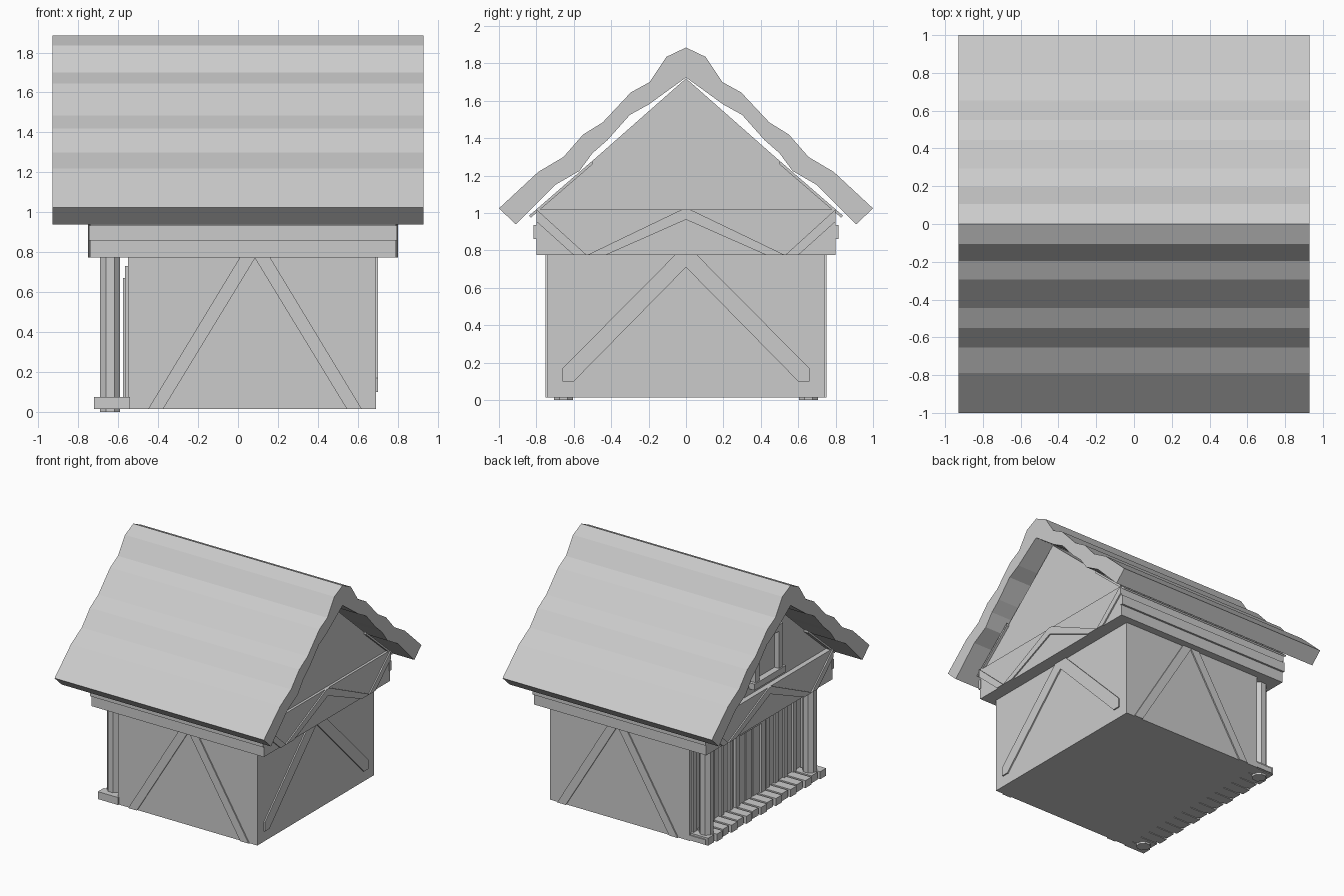
import bpy, bmesh
from math import pi

if "Cube" in bpy.data.objects:
    bpy.data.objects.remove(bpy.data.objects["Cube"])


def mesh_object(name, bm):
    bmesh.ops.recalc_face_normals(bm, faces=bm.faces)
    me = bpy.data.meshes.new(name)
    bm.to_mesh(me)
    bm.free()
    ob = bpy.data.objects.new(name, me)
    bpy.context.collection.objects.link(ob)
    return ob


def box(name, x0, x1, y0, y1, z0, z1):
    bm = bmesh.new()
    bmesh.ops.create_cube(bm, size=1)
    for v in bm.verts:
        v.co = ((x0, x1)[v.co.x > 0], (y0, y1)[v.co.y > 0], (z0, z1)[v.co.z > 0])
    return mesh_object(name, bm)


def extrude(name, pts, axis, a, b):
    """Extrude a 2D outline along x (outline in y,z) or y (outline in x,z)."""
    bm = bmesh.new()
    put = (lambda p, t: (t, p[0], p[1])) if axis == 'x' else (lambda p, t: (p[0], t, p[1]))
    face = bm.faces.new([bm.verts.new(put(p, a)) for p in pts])
    res = bmesh.ops.extrude_face_region(bm, geom=[face])
    for v in res['geom']:
        if isinstance(v, bmesh.types.BMVert):
            v.co['xy'.index(axis)] = b
    return mesh_object(name, bm)


def mirrored(half):
    """Complete a right-half outline that starts on the centre line."""
    return half + [(-y, z) for y, z in reversed(half) if y > 0]


# Walls and wider upper storey
box("lower_walls", -0.55, 0.69, -0.74, 0.74, 0.015, 0.78)
box("upper_storey", -0.74, 0.79, -0.8, 0.8, 0.775, 1.02)
extrude("gable_block", [(-0.8, 1.015), (0.8, 1.015), (0, 1.72)], 'x', -0.70, 0.77)

# Wavy roof
outer = [(0, 1.885), (0.105, 1.835), (0.195, 1.70), (0.295, 1.645), (0.445, 1.485),
         (0.55, 1.42), (0.655, 1.30), (0.79, 1.22), (1.0, 1.025), (0.91, 0.94)]
inner = [(0, 1.725), (0.2, 1.58), (0.30, 1.525), (0.42, 1.39), (0.50, 1.32),
         (0.57, 1.225), (0.70, 1.15)]
left = [(-y, z) for y, z in outer[1:]]
under = inner[::-1] + [(-y, z) for y, z in inner[1:]]
extrude("roof", outer + under + left[::-1], 'x', -0.93, 0.93)

for s in (-1, 1):
    side = "front" if s < 0 else "back"
    # Rafter boards under the eaves
    extrude(side + "_eave_board", [(s * 0.5, 1.28), (s * 0.84, 0.985), (s * 0.83, 0.975), (s * 0.5, 1.26)],
            'x', -0.74, 0.79)
    # Long trim board on the upper storey
    box(side + "_trim_board", -0.745, 0.795, s * 0.79, s * 0.815, 0.86, 0.935)
    # A-shaped timber on the long walls
    for t in (-1, 1):
        c = 0.085
        extrude(side + "_wall_brace", [(c, 0.775), (c + t * 0.075, 0.775), (c + t * 0.535, 0.015),
                                       (c + t * 0.46, 0.015), (c, 0.77)], 'y', s * 0.735, s * 0.75)

# Chevron timber on the right wall
extrude("right_wall_brace", [(0, 0.71), (0.60, 0.10), (0.66, 0.10), (0.66, 0.17), (0.06, 0.775),
                             (-0.06, 0.775), (-0.66, 0.17), (-0.66, 0.10), (-0.60, 0.10)],
        'x', 0.685, 0.70)

# Timber on both ends of the upper storey
for end, a, b in (("left", -0.735, -0.75), ("right", 0.785, 0.80)):
    extrude(end + "_end_chevron", [(0, 0.965), (0.43, 0.775), (0.53, 0.775), (0.02, 1.02),
                                   (-0.02, 1.02), (-0.53, 0.775), (-0.43, 0.775)], 'x', a, b)
    for s in (-1, 1):
        extrude(end + "_end_brace", [(s * 0.53, 0.775), (s * 0.60, 0.775), (s * 0.8, 0.955),
                                     (s * 0.8, 1.02)], 'x', a, b)

# Gable window frame on the left end
for s in (-1, 1):
    box("gable_window_side", -0.74, -0.69, s * 0.15 - 0.025, s * 0.15 + 0.025, 1.10, 1.46)
box("gable_window_sill", -0.75, -0.69, -0.2, 0.2, 1.07, 1.12)
box("gable_window_head", -0.74, -0.69, -0.175, 0.175, 1.42, 1.47)

# Porch: planks, joist and octagonal posts
n = 16
pitch = 1.5 / n
for i in range(n):
    y = -0.75 + i * pitch
    box("porch_plank", -0.72 + 0.012 * (i % 2), -0.54, y, y + pitch * 0.8, 0.015, 0.075)
box("porch_base", -0.69, -0.54, -0.74, 0.74, 0.02, 0.06)
for s in (-1, 1):
    bpy.ops.mesh.primitive_cylinder_add(vertices=8, radius=0.054, depth=0.78,
                                        location=(-0.64, s * 0.655, 0.39), rotation=(0, 0, pi / 8))
    bpy.context.object.name = "porch_post"

# Planked left wall with a framed door
for i in range(-6, 7):
    if abs(i) > 1:
        box("wall_batten", -0.565, -0.545, i * 0.115 - 0.02, i * 0.115 + 0.02, 0.07, 0.73)
for i in range(-1, 2):
    box("door_plank", -0.56, -0.545, i * 0.09 - 0.04, i * 0.09 + 0.04, 0.07, 0.66)
for s in (-1, 1):
    box("door_jamb", -0.575, -0.545, s * 0.16 - 0.025, s * 0.16 + 0.025, 0.07, 0.67)
box("door_lintel", -0.575, -0.545, -0.185, 0.185, 0.63, 0.67)
